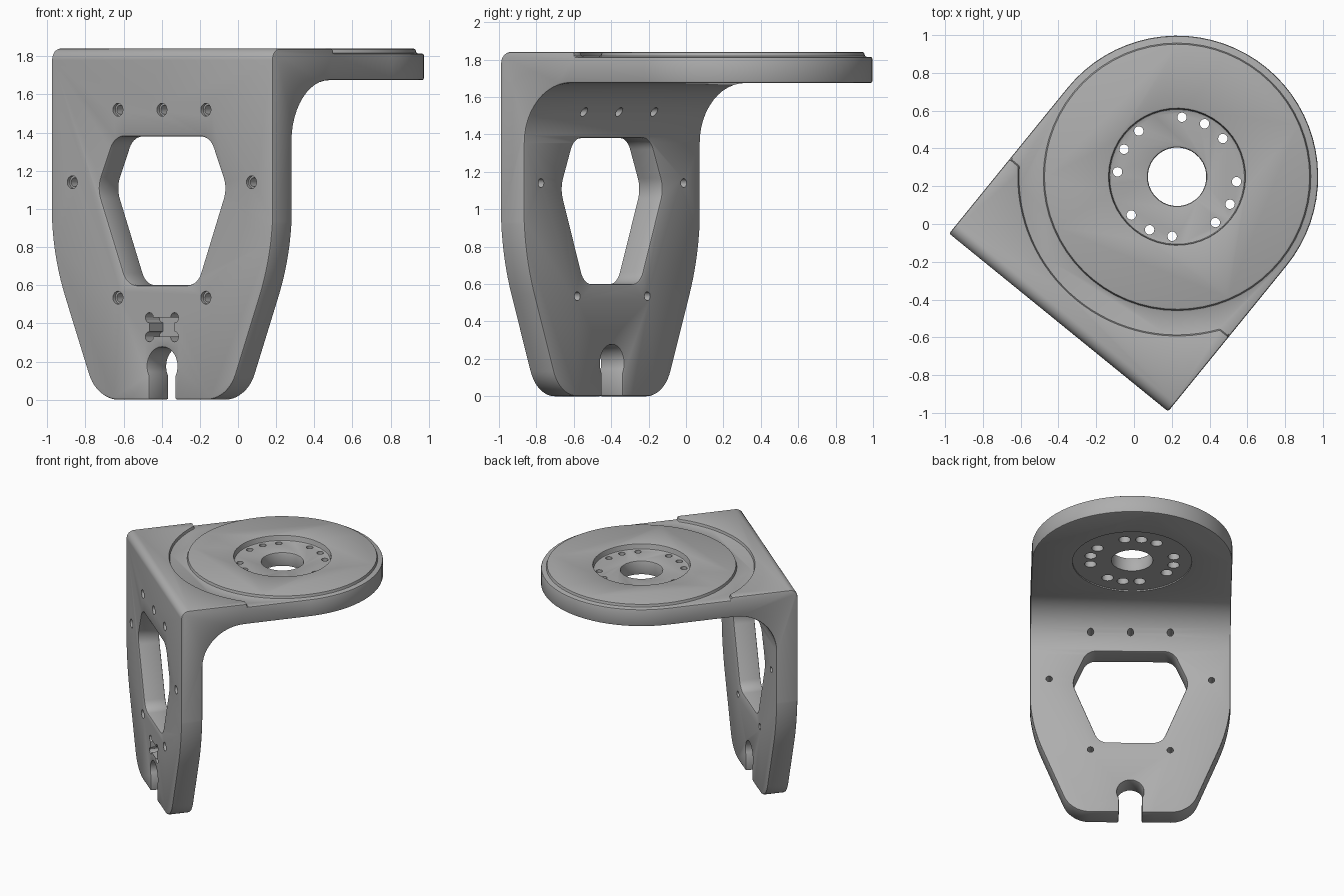
import bpy, bmesh, math
from mathutils import Vector

cube = bpy.data.objects.get("Cube")
if cube:
    bpy.data.objects.remove(cube, do_unlink=True)

R = 0.747          # flange radius and half width
FRONT = -0.994     # front face of the upright
TOP, T = 1.84, 0.165
UNDER = TOP - T

grey = bpy.data.materials.new("machined_grey")
grey.use_nodes = True
grey.diffuse_color = (0.42, 0.42, 0.42, 1)
grey.node_tree.nodes["Principled BSDF"].inputs["Base Color"].default_value = (0.42, 0.42, 0.42, 1)


def rounded(corners, steps=8):
    """Polygon whose corners (x, y, radius) are replaced by tangent arcs."""
    out = []
    for i, (x, y, r) in enumerate(corners):
        p = Vector((x, y))
        if r == 0:
            out.append(p)
            continue
        a = (Vector(corners[i - 1][:2]) - p).normalized()
        b = (Vector(corners[(i + 1) % len(corners)][:2]) - p).normalized()
        half = a.angle(b) / 2
        centre = p + (a + b).normalized() * (r / math.sin(half))
        start = p + a * (r / math.tan(half)) - centre
        end = p + b * (r / math.tan(half)) - centre
        sweep = math.pi - 2 * half
        for k in range(steps + 1):
            t = k / steps
            out.append(centre + (start * math.sin((1 - t) * sweep) + end * math.sin(t * sweep)) / math.sin(sweep))
    return out


def mirrored(half):
    """Close a right-hand outline with its mirror image."""
    return half + [(-x, y, r) for x, y, r in reversed(half)]


def arc(r, a0, a1, n, cx=0, cy=0):
    return [(cx + r * math.cos(a0 + (a1 - a0) * k / n), cy + r * math.sin(a0 + (a1 - a0) * k / n))
            for k in range(n + 1)]


def circle(r, cx=0, cy=0, n=24):
    return arc(r, 0, math.tau, n, cx, cy)[:-1]


PLACE = {"plan": lambda a, b, c: (a, b, c),
         "front": lambda a, b, c: (a, c, b),
         "side": lambda a, b, c: (c, a, b)}


def prism(name, points, view, lo, hi):
    bm = bmesh.new()
    rings = [[bm.verts.new(PLACE[view](p[0], p[1], c)) for p in points] for c in (lo, hi)]
    n = len(points)
    bm.faces.new(rings[0])
    bm.faces.new(rings[1])
    for i in range(n):
        j = (i + 1) % n
        bm.faces.new((rings[0][i], rings[0][j], rings[1][j], rings[1][i]))
    bmesh.ops.recalc_face_normals(bm, faces=bm.faces)
    mesh = bpy.data.meshes.new(name)
    bm.to_mesh(mesh)
    bm.free()
    mesh.materials.append(grey)
    obj = bpy.data.objects.new(name, mesh)
    bpy.context.collection.objects.link(obj)
    return obj


def apply(obj, mod):
    bpy.context.view_layer.objects.active = obj
    bpy.ops.object.modifier_apply(modifier=mod.name)


def combine(obj, tool, operation="DIFFERENCE"):
    mod = obj.modifiers.new("cut", "BOOLEAN")
    mod.operation, mod.solver, mod.object = operation, "EXACT", tool
    apply(obj, mod)
    bpy.data.objects.remove(tool, do_unlink=True)


# L-shaped body with inner fillet
back = FRONT + T
bracket = prism("angle_bracket", rounded([
    (FRONT, 0, 0), (FRONT, TOP, 0.06), (1, TOP, 0), (1, UNDER, 0),
    (back, UNDER, 0.32), (back, 0, 0)], 12), "side", -1, 1)

# Rounded flange outline in plan
plan = [(-R, -1.2), (R, -1.2)] + arc(R, 0, math.pi, 36)
combine(bracket, prism("plan_outline", plan, "plan", -0.5, 2.5), "INTERSECT")

# Tapered foot outline of the upright
foot = rounded(mirrored([(0.445, 0, 0.21), (0.75, 0.77, 1.3), (0.75, 2.2, 0)]), 10)
combine(bracket, prism("foot_outline", foot, "front", -1.5, 1.5), "INTERSECT")

# Window in the upright
window = rounded(mirrored([(0.235, 0.6, 0.1), (0.435, 1.11, 0.15), (0.32, 1.38, 0.1)]))
combine(bracket, prism("window_cutter", window, "front", -1.2, -0.6))

# Keyhole slot at the foot
slot = [(-0.085, -0.1), (0.085, -0.1)] + arc(0.1, math.radians(-30), math.radians(210), 18, 0, 0.175)
combine(bracket, prism("slot_cutter", slot, "front", -1.2, -0.6))

# Lowered step around the raised turntable disc
ledge = math.asin(0.485 / 0.84)
step = ([(1, 1), (-1, 1), (-1, -0.485)]
        + arc(0.84, math.pi + ledge, math.tau - ledge, 32) + [(1, -0.485)])
step_cutter = prism("step_cutter", step, "plan", TOP - 0.025, 2)
combine(step_cutter, prism("disc_core", circle(0.705, n=64), "plan", 1.5, 2.2))
combine(bracket, step_cutter)

# Hub recess and centre bore
combine(bracket, prism("recess_cutter", circle(0.36, n=48), "plan", TOP - 0.045, 2))
combine(bracket, prism("bore_cutter", circle(0.155, n=32), "plan", 1.5, 2))

# Softened edges
bevel = bracket.modifiers.new("edge_chamfer", "BEVEL")
bevel.width, bevel.segments, bevel.limit_method = 0.011, 2, "ANGLE"
bevel.angle_limit = math.radians(35)
bevel.use_clamp_overlap = False
apply(bracket, bevel)

# Shallow seat under the flange
combine(bracket, prism("seat_cutter", circle(0.445, n=48), "plan", 1.5, UNDER + 0.01))

# Bolt circle: four groups of three, counterbored from below
for group in range(4):
    for offset in (-22.7, 0, 22.7):
        a = math.radians(90 * group + 11.7 + offset)
        x, y = 0.316 * math.cos(a), 0.316 * math.sin(a)
        combine(bracket, prism("bolt_cutter", circle(0.025, x, y, 16), "plan", 1.5, 2))
        combine(bracket, prism("counterbore_cutter", circle(0.044, x, y, 16), "plan", 1.5, 1.74))

# Screw holes through the upright
screws = [(0, 1.52)] + [(s * x, z) for s in (-1, 1) for x, z in ((0.297, 1.52), (0.605, 1.14), (0.297, 0.535))]
for x, z in screws:
    combine(bracket, prism("screw_cutter", circle(0.024, x, z, 16), "front", -1.2, -0.5))
    combine(bracket, prism("screw_mouth_cutter", circle(0.034, x, z, 16), "front", -1.2, FRONT + 0.02))

# Nut pocket with relieved corners
pocket = []
for cx, cy, start in ((0.085, 0.43, -90), (-0.085, 0.43, 0), (-0.085, 0.33, 90), (0.085, 0.33, 180)):
    pocket += arc(0.027, math.radians(start), math.radians(start + 270), 9, cx, cy)
combine(bracket, prism("pocket_cutter", pocket, "front", -1.2, FRONT + 0.115))

# Turn the finished bracket to its standing direction
bracket.location = (0.228, 0.25, 0)
bracket.rotation_euler.z = math.radians(-39.1)
bpy.ops.object.select_all(action="DESELECT")
bracket.select_set(True)
bpy.context.view_layer.objects.active = bracket
bpy.ops.object.shade_smooth_by_angle(angle=math.radians(30))
